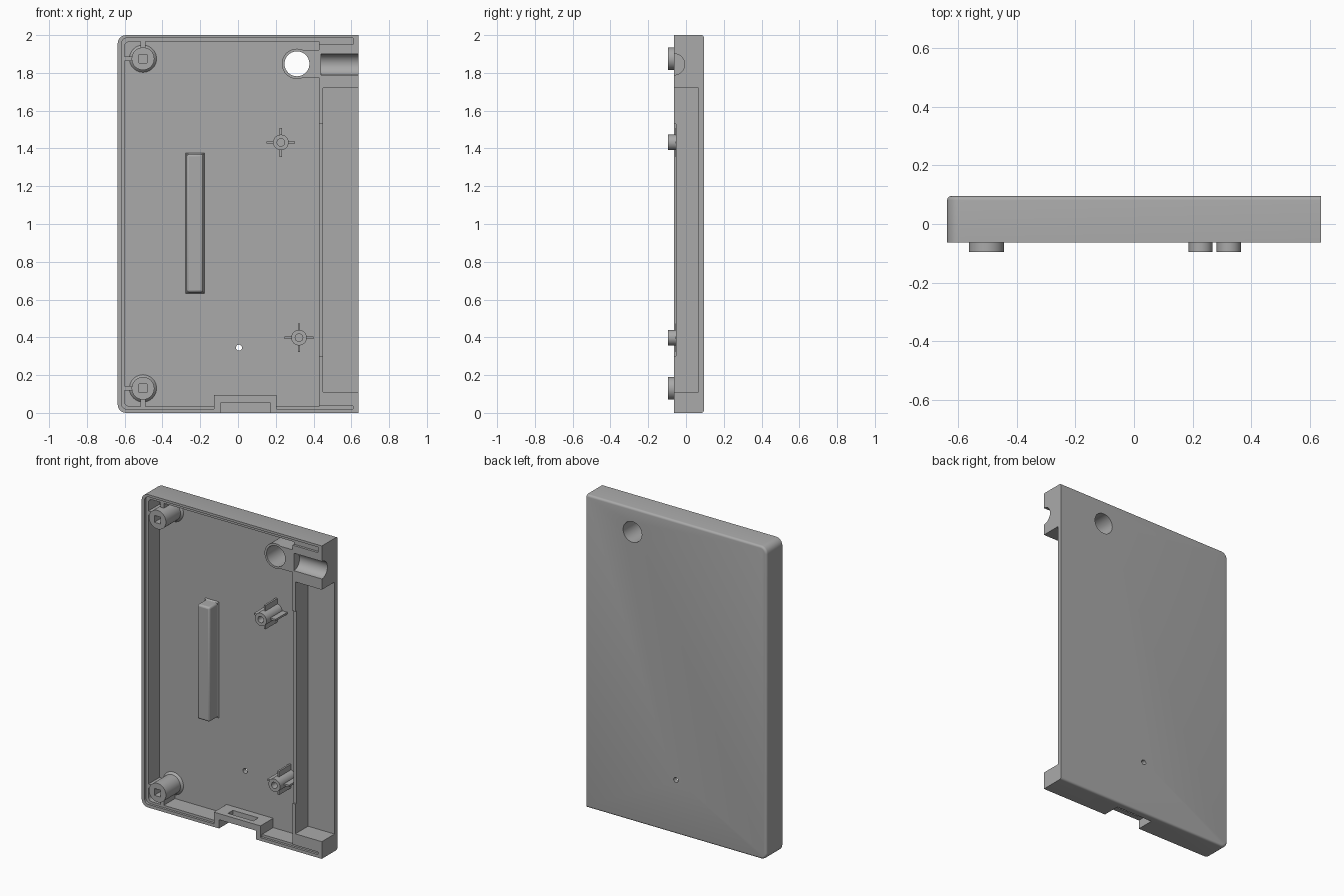
import bpy, bmesh, math

if "Cube" in bpy.data.objects:
    bpy.data.objects.remove(bpy.data.objects["Cube"])

plastic = bpy.data.materials.new("grey plastic")
plastic.diffuse_color = (0.40, 0.40, 0.40, 1)
plastic.use_nodes = True
plastic.node_tree.nodes["Principled BSDF"].inputs["Base Color"].default_value = plastic.diffuse_color

FRONT, FLOOR, BACK = -0.063, 0.065, 0.095


def finish(name, bm):
    bmesh.ops.recalc_face_normals(bm, faces=bm.faces[:])
    me = bpy.data.meshes.new(name)
    bm.to_mesh(me)
    bm.free()
    me.materials.append(plastic)
    ob = bpy.data.objects.new(name, me)
    bpy.context.collection.objects.link(ob)
    return ob


def prism(name, pts, y0, y1, back_bevel=0):
    """Extrude an (x, z) outline from y0 to y1; optionally round the back rim."""
    bm = bmesh.new()
    face = bm.faces.new([bm.verts.new((x, y0, z)) for x, z in pts])
    ext = bmesh.ops.extrude_face_region(bm, geom=[face])
    for v in ext["geom"]:
        if isinstance(v, bmesh.types.BMVert):
            v.co.y = y1
    if back_bevel:
        xmax = max(p[0] for p in pts) - 1e-4
        rim = [e for e in bm.edges if all(v.co.y > y1 - 1e-4 for v in e.verts)
               and not all(v.co.x > xmax for v in e.verts)]
        bmesh.ops.bevel(bm, geom=rim, offset=back_bevel, segments=4,
                        profile=0.5, affect='EDGES')
    return finish(name, bm)


def box(name, x0, x1, z0, z1, y0, y1):
    return prism(name, [(x0, z0), (x1, z0), (x1, z1), (x0, z1)], y0, y1)


def circle(x, z, r, n=40):
    return [(x + r * math.cos(2 * math.pi * i / n),
             z + r * math.sin(2 * math.pi * i / n)) for i in range(n)]


def left_rounded(x0, x1, z0, z1, r):
    """Rectangle outline with its two left corners rounded."""
    arc = [(r * math.cos(math.pi / 2 * (1 + i / 8)),
            r * math.sin(math.pi / 2 * (1 + i / 8))) for i in range(9)]
    top = [(x0 + r + a, z1 - r + b) for a, b in arc]
    low = [(x0 + r + a, z0 + r - b) for a, b in reversed(arc)]
    return [(x1, z1)] + top + low + [(x1, z0)]


def combine(target, tool, op):
    m = target.modifiers.new("combine", 'BOOLEAN')
    m.operation, m.object, m.solver = op, tool, 'EXACT'
    bpy.context.view_layer.objects.active = target
    bpy.ops.object.modifier_apply(modifier=m.name)
    bpy.data.objects.remove(tool)


def cut(target, tool):
    combine(target, tool, 'DIFFERENCE')


def join(target, tool):
    combine(target, tool, 'UNION')


def smooth(ob):
    bpy.ops.object.select_all(action='DESELECT')
    ob.select_set(True)
    bpy.context.view_layer.objects.active = ob
    bpy.ops.object.shade_smooth_by_angle(angle=math.radians(35))


# Tray shell with main cavity, stepped rim and open side bay
shell = prism("case_shell", left_rounded(-0.637, 0.637, 0, 2, 0.045), FRONT, BACK, 0.014)
cut(shell, prism("cavity", left_rounded(-0.60, 0.43, 0.035, 1.965, 0.025), -0.3, FLOOR))
cut(shell, prism("rim_step", left_rounded(-0.617, 0.425, 0.02, 1.985, 0.03), -0.3, FRONT + 0.015))
cut(shell, box("low_slot", 0.42, 0.61, 0.02, 0.037, -0.3, FRONT + 0.015))
cut(shell, box("top_slot", 0.42, 0.61, 1.95, 1.985, -0.3, FRONT + 0.015))
cut(shell, box("side_bay", 0.45, 0.8, 0.11, 1.72, -0.3, FLOOR))
cut(shell, box("wall_notch", 0.42, 0.46, 0.30, 1.53, -0.3, FRONT + 0.01))

# Boss around the strap hole, and the connector housing
join(shell, prism("hole_boss", circle(0.312, 1.848, 0.08), FRONT, FLOOR + 0.01))
join(shell, box("boss_bridge", 0.312, 0.44, 1.776, 1.92, FRONT, FLOOR + 0.012))
join(shell, box("port_block", -0.127, 0.203, 0.005, 0.095, FRONT, FLOOR + 0.01))
cut(shell, prism("strap_hole", circle(0.312, 1.848, 0.066), -0.3, 0.3))
cut(shell, prism("small_hole", circle(0.005, 0.345, 0.016, 20), -0.3, 0.3))
cut(shell, box("port_recess", -0.09, 0.17, -0.1, 0.056, -0.3, 0.05))
cut(shell, box("port_slot", -0.05, 0.13, 0.04, 0.2, -0.03, 0.02))

# Half-round cable groove running out of the right side
groove = prism("groove", circle(0, 0, 0.056), 0, 0.4)
for v in groove.data.vertices:
    x, y, z = v.co
    v.co = (0.44 + y, FRONT + x, 1.845 + z)
bm = bmesh.new()
bm.from_mesh(groove.data)
bmesh.ops.recalc_face_normals(bm, faces=bm.faces[:])
bm.to_mesh(groove.data)
bm.free()
cut(shell, groove)
smooth(shell)

# Square-socket corner posts with flared foot and ribs to the rim
for tag, z, s in (("top", 1.875, 1), ("bottom", 0.13, -1)):
    x = -0.503
    post = prism("corner_post_" + tag, circle(x, z, 0.06), -0.095, FLOOR + 0.01)
    cut(post, box("socket", x - 0.022, x + 0.022, z - 0.022, z + 0.022, -0.3, 0.03))
    smooth(post)
    bm = bmesh.new()
    bmesh.ops.create_cone(bm, segments=40, radius1=0.06, radius2=0.073, depth=0.014)
    for v in bm.verts:
        a, b, c = v.co
        v.co = (x + a, FLOOR - 0.006 + c, z + b)
    smooth(finish("post_foot_" + tag, bm))
    box("post_side_rib_" + tag, -0.61, x - 0.05, z - 0.012, z + 0.012, FRONT + 0.015, FLOOR + 0.005)
    z_in, z_out = z + s * 0.05, (1.975 if s > 0 else 0.028)
    box("post_end_rib_" + tag, x - 0.012, x + 0.012, min(z_in, z_out), max(z_in, z_out),
        FRONT + 0.015, FLOOR + 0.005)

# Screw posts with four cross fins
for tag, x, z in (("upper", 0.227, 1.432), ("lower", 0.323, 0.398)):
    post = prism("screw_post_" + tag, circle(x, z, 0.041, 32), -0.095, FLOOR + 0.01)
    join(post, box("fin_a", x - 0.076, x + 0.076, z - 0.006, z + 0.006, -0.055, FLOOR + 0.008))
    join(post, box("fin_b", x - 0.006, x + 0.006, z - 0.076, z + 0.076, -0.055, FLOOR + 0.006))
    cut(post, prism("screw_hole", circle(x, z, 0.02, 24), -0.3, 0.03))
    smooth(post)

# Long raised bar with softened edges and flared foot
bar = box("raised_bar", -0.272, -0.184, 0.638, 1.37, -0.025, FLOOR + 0.01)
m = bar.modifiers.new("soft", 'BEVEL')
m.width, m.segments = 0.012, 3
smooth(bar)
foot = box("bar_foot", -0.280, -0.176, 0.630, 1.378, FLOOR - 0.01, FLOOR + 0.005)
for v in foot.data.vertices:
    if v.co.y < FLOOR:
        v.co.x += 0.008 if v.co.x < -0.228 else -0.008
        v.co.z += 0.008 if v.co.z < 1 else -0.008
